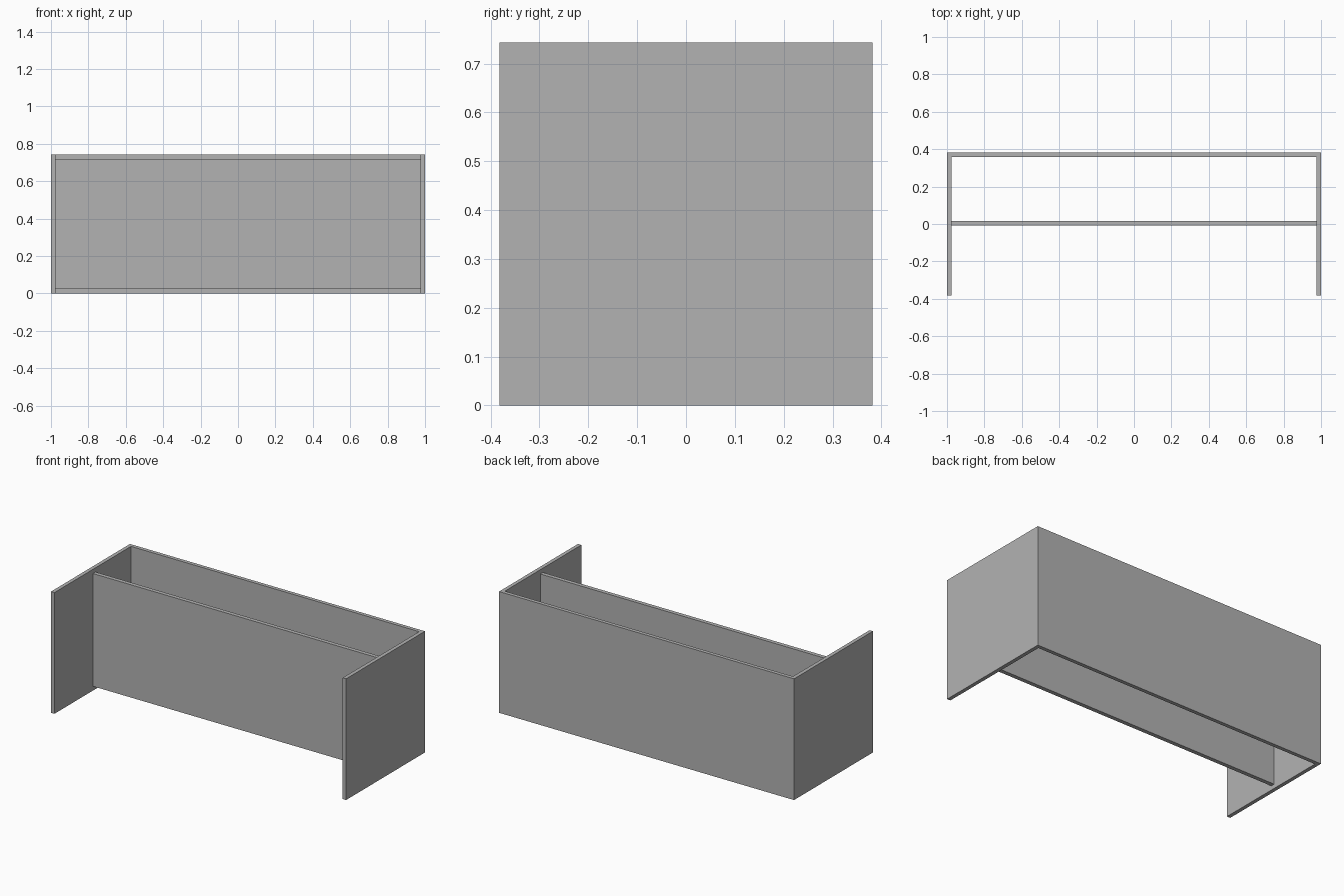
import bpy
import bmesh

cube = bpy.data.objects.get("Cube")
if cube:
    bpy.data.objects.remove(cube, do_unlink=True)

GREY = (0.45, 0.45, 0.45, 1.0)
grey = bpy.data.materials.new("plain_grey")
grey.use_nodes = True
grey.diffuse_color = GREY
grey.node_tree.nodes["Principled BSDF"].inputs["Base Color"].default_value = GREY

HALF_W, HALF_D, HEIGHT, BOARD = 1.0, 0.382, 0.743, 0.023
INNER = HALF_W - BOARD


def extrude_outline(name, outline, z0, z1):
    """Raise a closed plan outline into a solid part."""
    bm = bmesh.new()
    face = bm.faces.new([bm.verts.new((x, y, z0)) for x, y in outline])
    result = bmesh.ops.extrude_face_region(bm, geom=[face], use_keep_orig=True)
    top = [v for v in result["geom"] if isinstance(v, bmesh.types.BMVert)]
    bmesh.ops.translate(bm, verts=top, vec=(0, 0, z1 - z0))
    bmesh.ops.recalc_face_normals(bm, faces=bm.faces)
    mesh = bpy.data.meshes.new(name)
    bm.to_mesh(mesh)
    bm.free()
    mesh.materials.append(grey)
    obj = bpy.data.objects.new(name, mesh)
    bpy.context.collection.objects.link(obj)
    return obj


# Side panels and back panel as one U-shaped shell, open at the front
right_half = [(-INNER, HALF_D - BOARD), (-INNER, -HALF_D),
              (-HALF_W, -HALF_D), (-HALF_W, HALF_D)]
left_half = [(-x, y) for x, y in reversed(right_half)]
extrude_outline("side_and_back_panels", right_half + left_half, 0, HEIGHT)

# Middle divider, slightly shorter than the shell at top and bottom
FRONT, REAR = -0.009, 0.016
divider = [(-INNER, FRONT), (INNER, FRONT), (INNER, REAR), (-INNER, REAR)]
extrude_outline("middle_panel", divider, 0.026, HEIGHT - 0.026)
